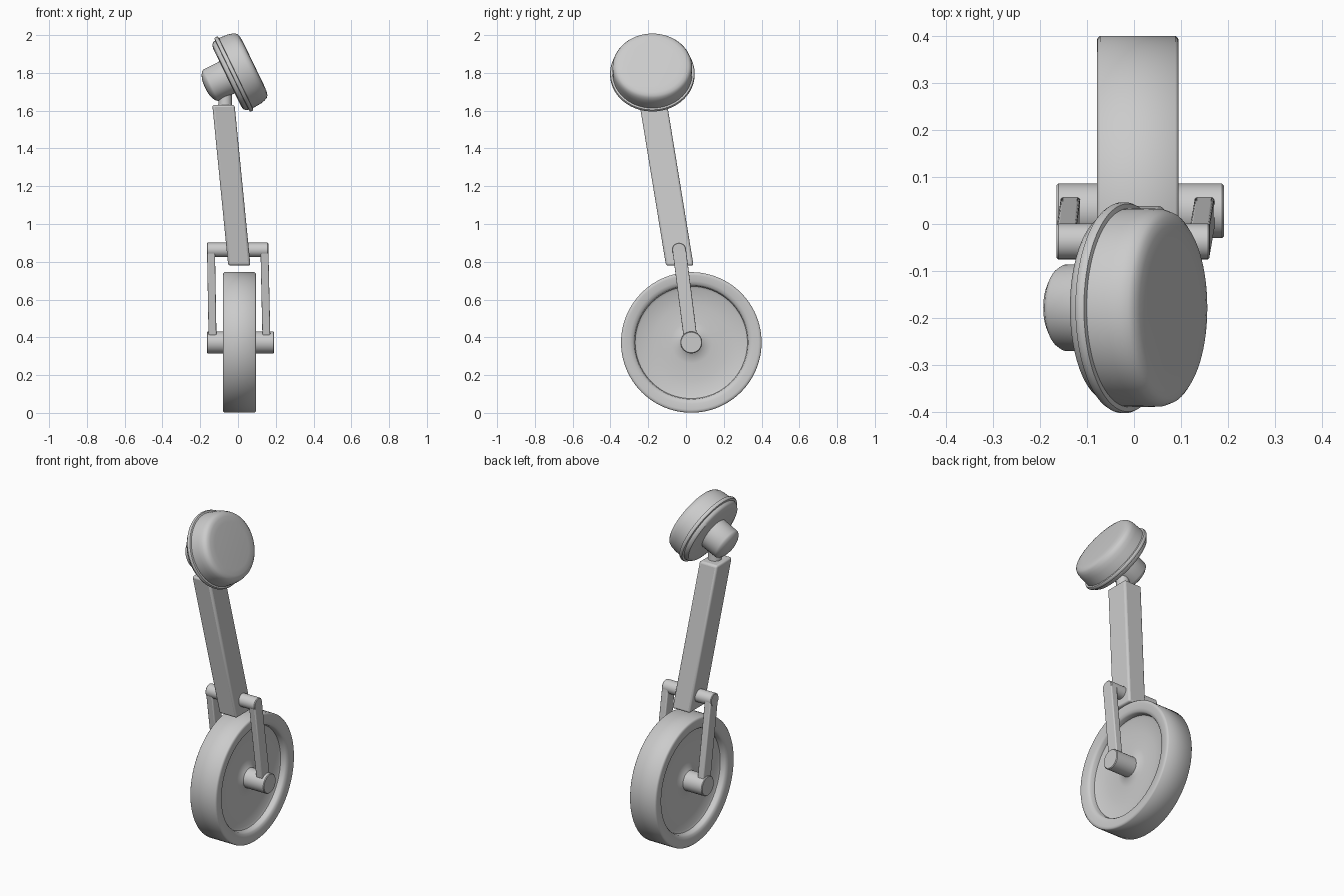
import bpy, bmesh, math
from mathutils import Vector

if "Cube" in bpy.data.objects:
    bpy.data.objects.remove(bpy.data.objects["Cube"])


def finish(name, bm, bevel=0.0, angle=35):
    bmesh.ops.recalc_face_normals(bm, faces=bm.faces)
    me = bpy.data.meshes.new(name)
    bm.to_mesh(me)
    bm.free()
    ob = bpy.data.objects.new(name, me)
    bpy.context.collection.objects.link(ob)
    bpy.ops.object.select_all(action='DESELECT')
    ob.select_set(True)
    bpy.context.view_layer.objects.active = ob
    if bevel:
        mod = ob.modifiers.new("bevel", 'BEVEL')
        mod.width = bevel
        mod.segments = 3
    bpy.ops.object.shade_smooth_by_angle(angle=math.radians(angle))
    return ob


def loft(name, origin, axis, levels, n=64, angle=35):
    """Stack of rings along an axis in the xz plane: (distance, y radius, other radius)."""
    o, a = Vector(origin), Vector(axis).normalized()
    u = Vector((0, 1, 0))
    v = a.cross(u)
    bm = bmesh.new()
    rings = []
    for s, ry, rt in levels:
        rings.append([bm.verts.new(o + a * s + u * ry * math.cos(2 * math.pi * i / n)
                                   + v * rt * math.sin(2 * math.pi * i / n)) for i in range(n)])
    for r0, r1 in zip(rings, rings[1:]):
        for i in range(n):
            j = (i + 1) % n
            bm.faces.new((r0[i], r0[j], r1[j], r1[i]))
    bm.faces.new(rings[0][::-1])
    bm.faces.new(rings[-1])
    return finish(name, bm, angle=angle)


def lathe(name, origin, axis, profile, **kw):
    return loft(name, origin, axis, [(s, r, r) for s, r in profile], **kw)


def strut(name, bottom, top, hx, hy, bevel):
    """Leaning rectangular bar with level ends."""
    bm = bmesh.new()
    bmesh.ops.create_cube(bm, size=1)
    for v in bm.verts:
        c = Vector(top if v.co.z > 0 else bottom)
        v.co = c + Vector((math.copysign(hx, v.co.x), math.copysign(hy, v.co.y), 0))
    return finish(name, bm, bevel)


X = (1, 0, 0)

# Wheel with rounded tyre lip and dished disc
half = [(0.03, 0.05), (0.048, 0.058), (0.038, 0.075), (0.032, 0.11), (0.034, 0.2), (0.04, 0.285),
        (0.046, 0.297), (0.07, 0.301), (0.079, 0.308), (0.083, 0.325),
        (0.087, 0.355), (0.086, 0.366), (0.08, 0.372)]
lathe("wheel", (0.008, 0.028, 0.373), X,
      [(-s, r) for s, r in half] + half[::-1], n=96, angle=50)

# Axle
lathe("axle", (0.013, 0.028, 0.373), X,
      [(-0.178, 0.054), (-0.174, 0.058), (0.174, 0.058), (0.178, 0.054)], n=40)

# Fork: crossbar and two arms
lathe("fork_crossbar", (0, -0.037, 0.863), X,
      [(-0.165, 0.034), (-0.161, 0.038), (0.157, 0.038), (0.161, 0.034)], n=40)
for side, xb, xt in (("left", -0.135, -0.143), ("right", 0.15, 0.14)):
    strut("fork_arm_" + side, (xb, 0.022, 0.41), (xt, -0.036, 0.865), 0.021, 0.036, 0.006)

# Leaning post
strut("post", (0.007, -0.033, 0.78), (-0.077, -0.172, 1.63), 0.059, 0.073, 0.012)

# Head: neck, knob, rimmed drum
lathe("neck", (-0.068, -0.175, 1.58), (0, 0, 1),
      [(0, 0.045), (0.055, 0.036), (0.13, 0.036)], n=32)
axis, centre = (0.9, 0, 0.435), (-0.013, -0.178, 1.798)
lathe("head_knob", centre, axis,
      [(-0.178, 0.02), (-0.175, 0.045), (-0.166, 0.07), (-0.155, 0.086), (-0.145, 0.092),
       (-0.03, 0.094)], n=48, angle=50)
loft("head_drum", centre, axis,
     [(-0.05, 0.175, 0.17), (-0.045, 0.198, 0.19), (-0.035, 0.206, 0.2), (-0.022, 0.208, 0.203),
      (-0.02, 0.221, 0.215), (-0.014, 0.224, 0.218), (-0.006, 0.224, 0.218), (0, 0.221, 0.215),
      (0.002, 0.211, 0.206), (0.05, 0.211, 0.203), (0.075, 0.21, 0.197), (0.092, 0.204, 0.189),
      (0.101, 0.193, 0.179), (0.106, 0.175, 0.162), (0.108, 0.14, 0.13)], n=80)
